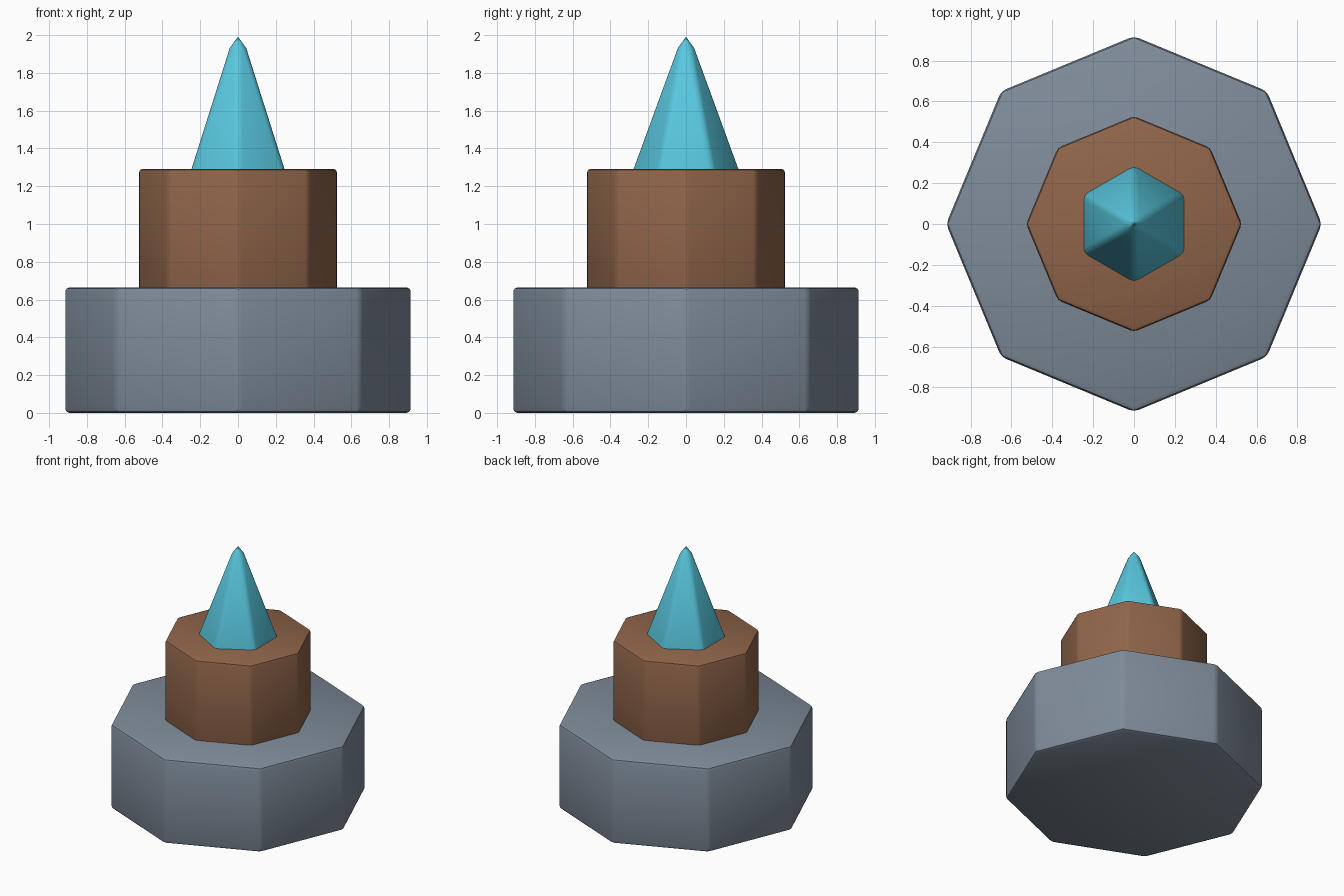
import bpy
import math

default = bpy.data.objects.get("Cube")
if default:
    bpy.data.objects.remove(default, do_unlink=True)


def make_material(name, rgb):
    mat = bpy.data.materials.new(name)
    mat.use_nodes = True
    color = (*rgb, 1.0)
    mat.diffuse_color = color
    mat.node_tree.nodes["Principled BSDF"].inputs["Base Color"].default_value = color
    return mat


def tapered_prism(name, sides, bottom, top, z0, z1, turn, bevel, mat):
    """Upright prism or pyramid with softly rounded edges."""
    bpy.ops.mesh.primitive_cone_add(
        vertices=sides, radius1=bottom, radius2=top, depth=z1 - z0,
        location=(0, 0, (z0 + z1) / 2), rotation=(0, 0, turn))
    obj = bpy.context.object
    obj.name = name
    obj.data.materials.append(mat)
    mod = obj.modifiers.new("Rounded edges", "BEVEL")
    mod.width = bevel
    mod.segments = 2
    mod.limit_method = "ANGLE"
    mod.angle_limit = math.radians(30)
    bpy.ops.object.modifier_apply(modifier=mod.name)
    bpy.ops.object.shade_smooth_by_angle(angle=math.radians(30))
    return obj


stone = make_material("slate grey", (0.21, 0.26, 0.32))
wood = make_material("warm brown", (0.28, 0.13, 0.068))
crystal = make_material("bright cyan", (0.10, 0.58, 0.74))

# Wide octagonal foot
tapered_prism("base", 8, 0.92, 0.92, 0, 0.665, 0, 0.025, stone)
# Narrower octagonal block
tapered_prism("pedestal", 8, 0.528, 0.528, 0.6, 1.292, 0, 0.02, wood)
# Six-sided spike set into the block
tapered_prism("spike", 6, 0.31, 0.0, 1.22, 2.07, 0, 0.025, crystal)
